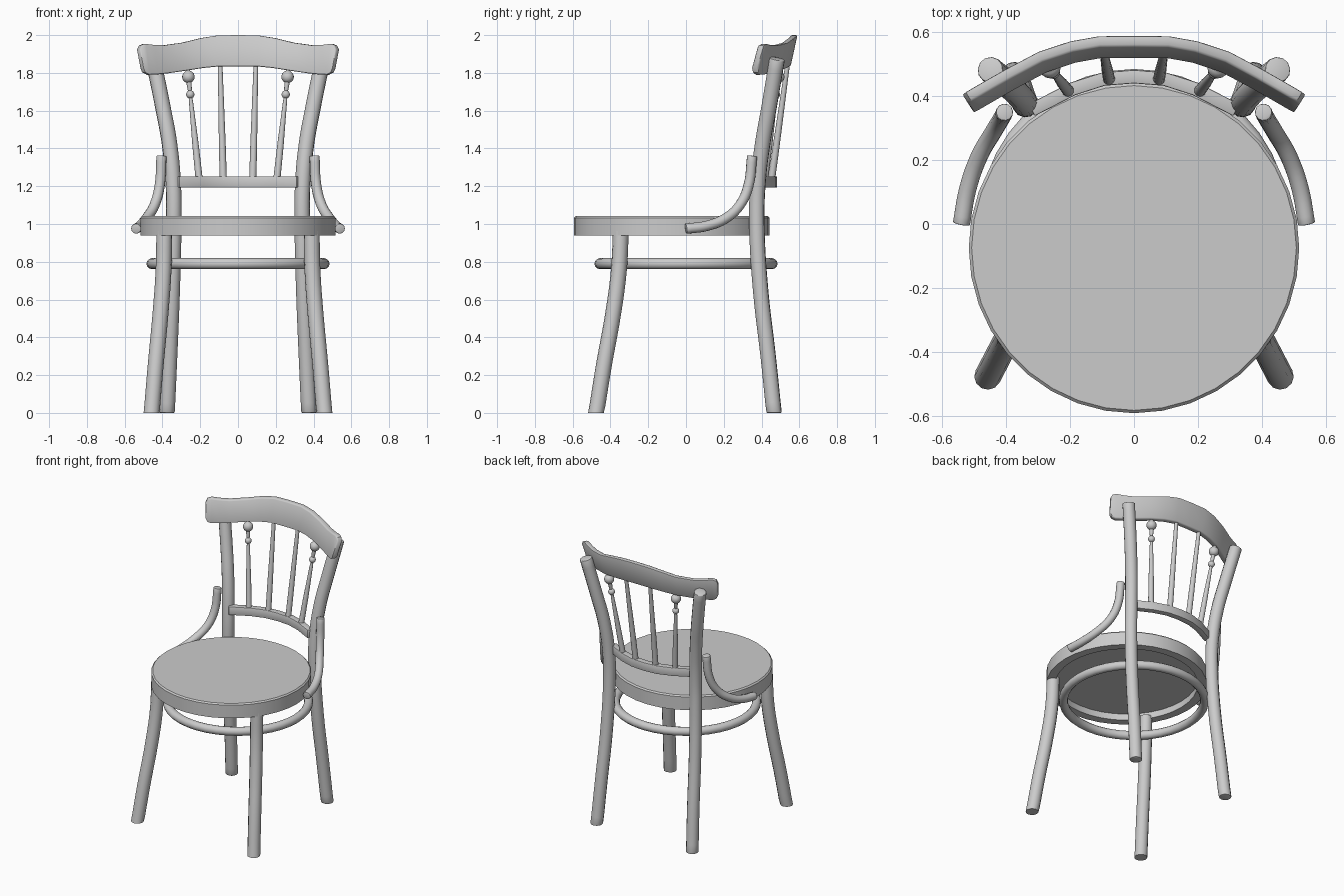
import bpy, bmesh, math
from mathutils import Vector

if "Cube" in bpy.data.objects:
    bpy.data.objects.remove(bpy.data.objects["Cube"])


def finish(obj, bevel=0.0, angle=40):
    """Apply an optional edge rounding and shade smooth."""
    bpy.ops.object.select_all(action='DESELECT')
    bpy.context.view_layer.objects.active = obj
    obj.select_set(True)
    if bevel:
        m = obj.modifiers.new("round", 'BEVEL')
        m.width, m.segments = bevel, 2
        m.limit_method, m.angle_limit = 'ANGLE', math.radians(50)
    bpy.ops.object.convert(target='MESH')
    obj = bpy.context.object
    bpy.ops.object.shade_smooth_by_angle(angle=math.radians(angle))
    return obj


def mesh_object(name, bm):
    bmesh.ops.recalc_face_normals(bm, faces=bm.faces)
    me = bpy.data.meshes.new(name)
    bm.to_mesh(me)
    bm.free()
    obj = bpy.data.objects.new(name, me)
    bpy.context.collection.objects.link(obj)
    return obj


def skin(name, rings):
    """Bridge a list of point rings and cap both ends."""
    bm = bmesh.new()
    rings = [[bm.verts.new(p) for p in r] for r in rings]
    n = len(rings[0])
    for a, b in zip(rings, rings[1:]):
        for i in range(n):
            j = (i + 1) % n
            bm.faces.new((a[i], a[j], b[j], b[i]))
    bm.faces.new(rings[0])
    bm.faces.new(rings[-1])
    return mesh_object(name, bm)


def turned(name, a, b, profile, sides=16):
    """Lathe (radius, fraction along a-b) pairs around the line a-b."""
    a, b = Vector(a), Vector(b)
    q = Vector((0, 0, 1)).rotation_difference(b - a)
    rings = []
    for r, t in profile:
        c = a.lerp(b, t)
        rings.append([c + q @ Vector((r * math.cos(k), r * math.sin(k), 0))
                      for k in (2 * math.pi * i / sides for i in range(sides))])
    return finish(skin(name, rings))


def bent_rod(name, pts, radius, side=1, bevel=0.01):
    """Round rod through the points, with softly rounded ends."""
    cu = bpy.data.curves.new(name, 'CURVE')
    cu.dimensions, cu.bevel_depth, cu.bevel_resolution = '3D', radius, 4
    cu.use_fill_caps, cu.resolution_u = True, 5
    sp = cu.splines.new('BEZIER')
    sp.bezier_points.add(len(pts) - 1)
    for bp, (x, y, z) in zip(sp.bezier_points, pts):
        bp.co = (x * side, y, z)
        bp.handle_left_type = bp.handle_right_type = 'AUTO'
    obj = bpy.data.objects.new(name, cu)
    bpy.context.collection.objects.link(obj)
    obj = finish(obj)
    # weld the end caps on so the ends can be rounded
    bm = bmesh.new()
    bm.from_mesh(obj.data)
    bmesh.ops.remove_doubles(bm, verts=bm.verts, dist=1e-5)
    for v in bm.verts:  # feet are cut level with the floor
        v.co.z = max(v.co.z, 0)
    bmesh.ops.recalc_face_normals(bm, faces=bm.faces)
    bm.to_mesh(obj.data)
    bm.free()
    return finish(obj, bevel)


def rail(name, half, thick, slant, bevel):
    """Curved board from (x, y_back, z_bottom, z_top) stations, mirrored in x."""
    st = [(-x, *r) for x, *r in reversed(half[1:])] + half
    rings = []
    for i, (x, y, zb, zt) in enumerate(st):
        p, q = st[max(i - 1, 0)], st[min(i + 1, len(st) - 1)]
        t = Vector((q[0] - p[0], q[1] - p[1], 0)).normalized()
        n = Vector((t.y, -t.x, 0))  # towards the sitter
        top, bot = Vector((x, y, zt)), Vector((x, y, zb)) + n * slant
        rings.append([top, top + n * thick, bot + n * thick, bot])
    return finish(skin(name, rings), bevel)


# seat: shallow drum, hollow underneath
turned("seat", (0, -0.075, 0), (0, -0.075, 1),
       [(0.508, 1.042), (0.517, 1.033), (0.517, 0.94), (0.46, 0.94), (0.46, 0.985)], 36)

# ring stretcher
bpy.ops.mesh.primitive_torus_add(location=(0, 0, 0.79), major_radius=0.456,
                                 minor_radius=0.029, major_segments=40, minor_segments=12)
bpy.context.object.name = "ring_stretcher"
finish(bpy.context.object)

front_leg = [(0.458, -0.477, -0.012), (0.436, -0.435, 0.25), (0.41, -0.385, 0.53),
             (0.394, -0.355, 0.76), (0.39, -0.345, 0.96)]
back_post = [(0.376, 0.467, -0.012), (0.362, 0.435, 0.3), (0.348, 0.395, 0.65),
             (0.34, 0.375, 1.0), (0.342, 0.38, 1.2), (0.362, 0.405, 1.42),
             (0.398, 0.44, 1.62), (0.45, 0.483, 1.875)]
arm = [(0.54, 0.0, 0.975), (0.52, 0.11, 0.99), (0.485, 0.21, 1.03),
       (0.442, 0.285, 1.1), (0.415, 0.33, 1.2), (0.405, 0.35, 1.36)]

for side, tag in ((-1, "left"), (1, "right")):
    # legs, back posts and bent side braces
    bent_rod("front_leg_" + tag, front_leg, 0.042, side, 0)
    bent_rod("back_post_" + tag, back_post, 0.041, side)
    bent_rod("side_brace_" + tag, arm, 0.027, side)
    # plain inner spindle
    turned("inner_spindle_" + tag, (side * 0.078, 0.452, 1.23), (side * 0.095, 0.54, 1.86),
           [(0.019, 0), (0.018, 0.3), (0.012, 1)])
    # outer spindle with two beads
    base, tip = (side * 0.205, 0.415, 1.23), (side * 0.27, 0.498, 1.85)
    prof = [(0.019, 0), (0.017, 0.3), (0.011, 0.66)]
    for z, r in ((0.735, 0.022), (0.885, 0.033)):
        prof += [(r * math.sin(k), z - r * math.cos(k) / 0.63)
                 for k in (math.radians(d) for d in range(25, 160, 13))]
        prof.append((0.011, z + r / 0.63 + 0.005))
    turned("outer_spindle_" + tag, base, tip, prof + [(0.011, 1)])

# lower back rail
rail("lower_back_rail", [(0, 0.482, 1.193, 1.252), (0.1, 0.474, 1.193, 1.252),
                         (0.2, 0.442, 1.193, 1.252), (0.33, 0.375, 1.193, 1.252)],
     0.042, 0, 0.004)

# crest rail, leaning back with rounded ends
rail("crest_rail", [(0, 0.59, 1.835, 2.0), (0.11, 0.589, 1.834, 1.998), (0.2, 0.573, 1.826, 1.984),
                    (0.3, 0.54, 1.812, 1.96), (0.4, 0.487, 1.798, 1.946), (0.46, 0.453, 1.792, 1.948),
                    (0.505, 0.427, 1.79, 1.954), (0.527, 0.414, 1.801, 1.946),
                    (0.538, 0.407, 1.828, 1.922)],
     0.036, 0.036, 0.008)
